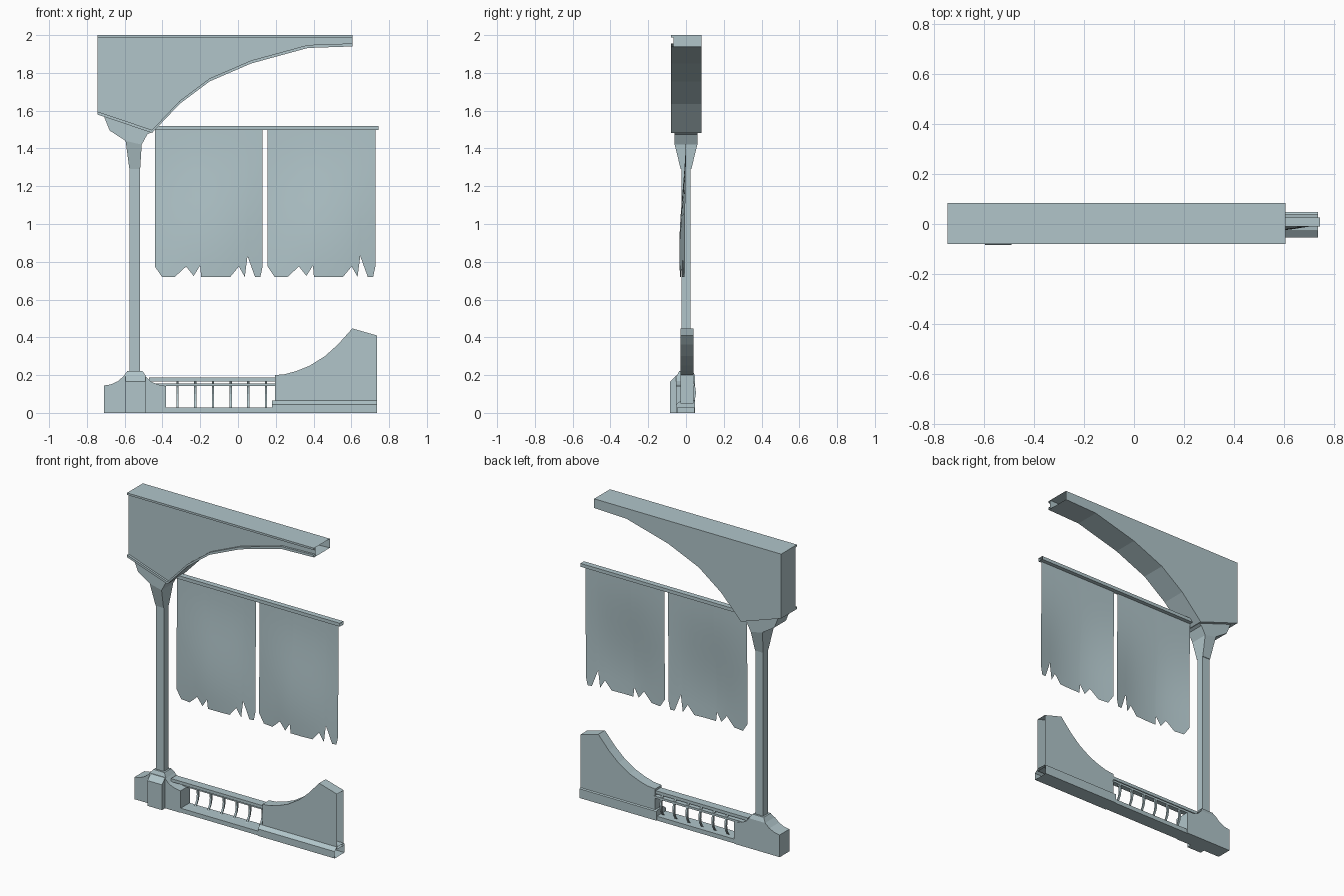
import bpy, bmesh, math
from mathutils import Vector

cube = bpy.data.objects.get("Cube")
if cube:
    bpy.data.objects.remove(cube, do_unlink=True)

paint = bpy.data.materials.new("pale blue grey")
paint.use_nodes = True
colour = (0.44, 0.56, 0.59, 1)
paint.diffuse_color = colour
paint.node_tree.nodes["Principled BSDF"].inputs["Base Color"].default_value = colour


def finish(bm, name, open_right=False):
    """Turn a bmesh into an object, optionally without its +x end wall."""
    bmesh.ops.recalc_face_normals(bm, faces=bm.faces)
    if open_right:
        end = max(v.co.x for v in bm.verts) - 0.0001
        walls = [f for f in bm.faces if all(v.co.x > end for v in f.verts)]
        bmesh.ops.delete(bm, geom=walls, context='FACES')
    mesh = bpy.data.meshes.new(name)
    bm.to_mesh(mesh)
    bm.free()
    mesh.materials.append(paint)
    obj = bpy.data.objects.new(name, mesh)
    bpy.context.collection.objects.link(obj)
    return obj


def loft(name, rings, open_right=False):
    """Join equal-sized rings of points into a closed solid."""
    bm = bmesh.new()
    rows = [[bm.verts.new(p) for p in ring] for ring in rings]
    n = len(rows[0])
    for a, b in zip(rows, rows[1:]):
        for i in range(n):
            j = (i + 1) % n
            bm.faces.new((a[i], a[j], b[j], b[i]))
    bm.faces.new(rows[0])
    bm.faces.new(rows[-1])
    return finish(bm, name, open_right)


def slab(name, profile, y0, y1, open_right=False):
    """Extrude an (x, z) outline along y."""
    return loft(name, [[(x, y, z) for x, z in profile] for y in (y0, y1)], open_right)


def bar(name, section, x0, x1, open_right=False):
    """Extrude a (y, z) section along x."""
    return loft(name, [[(x, y, z) for y, z in section] for x in (x0, x1)], open_right)


def rect(a0, a1, b0, b1):
    return [(a0, b0), (a1, b0), (a1, b1), (a0, b1)]


# Half arch beam with raised front trims
left, right, top = -0.745, 0.605, 2.0
curve = [(left, 1.58), (-0.455, 1.482), (-0.31, 1.635), (-0.15, 1.755),
         (0.07, 1.85), (0.37, 1.932), (right, 1.94)]
slab("arch_beam", curve + [(right, top), (left, top)], -0.066, 0.083, True)
slab("arch_top_trim", rect(left, right, 1.987, top), -0.08, -0.066, True)
inner = [(x, z + 0.016) for x, z in curve]
slab("arch_lower_trim", curve + inner[::-1], -0.08, -0.066, True)

# Flared capital: left x, left z, right x, right z, half depth
levels = [(-0.575, 1.29, -0.518, 1.29, 0.028), (-0.595, 1.44, -0.51, 1.42, 0.06),
          (-0.68, 1.495, -0.48, 1.475, 0.06), (-0.71, 1.57, -0.455, 1.487, 0.06)]
loft("capital", [[(xl, -d, zl), (xr, -d, zr), (xr, d, zr), (xl, d, zl)]
                 for xl, zl, xr, zr, d in levels])

# Column
slab("column", rect(-0.574, -0.518, 0.2, 1.3), -0.024, 0.024)

# Pedestal with curved shoulders
shoulder = [(-0.71, 0), (-0.71, 0.145), (-0.675, 0.15), (-0.635, 0.168), (-0.605, 0.195),
            (-0.49, 0.195), (-0.465, 0.168), (-0.425, 0.15), (-0.38, 0.142), (-0.38, 0)]
slab("pedestal", shoulder, -0.052, 0.048)
loft("column_foot", [[(-0.546 + sx * a, sy * b, z) for sx, sy in ((-1, -1), (1, -1), (1, 1), (-1, 1))]
                     for a, b, z in ((0.059, 0.048, 0.195), (0.04, 0.036, 0.222))])
bar("pedestal_front_block", [(-0.084, 0), (-0.084, 0.165), (-0.052, 0.198), (-0.04, 0.198), (-0.04, 0)],
    -0.595, -0.49)

# Sweeping low wall on a chamfered plinth
sweep = [(0.195, 0.2), (0.25, 0.205), (0.31, 0.222), (0.38, 0.25), (0.46, 0.3),
         (0.53, 0.363), (0.605, 0.447), (0.735, 0.41)]
slab("low_wall", sweep + [(0.735, 0.05), (0.195, 0.05)], -0.028, 0.04, True)
bar("wall_plinth", [(-0.053, 0), (-0.053, 0.045), (-0.028, 0.065), (0.04, 0.065), (0.048, 0.06), (0.048, 0)],
    0.18, 0.735, True)

# Railing
bar("bottom_rail", rect(-0.048, 0.044, 0, 0.028), -0.39, 0.19)
bar("top_rail", rect(-0.02, 0.035, 0.167, 0.187), -0.47, 0.2)
bar("middle_rail", rect(0.012, 0.045, 0.142, 0.156), -0.44, 0.2)
bow = [(0.0, 0.025), (0.03, 0.04), (0.047, 0.07), (0.053, 0.105), (0.048, 0.14), (0.03, 0.17)]
for i in range(6):
    x = -0.32 + 0.0937 * i
    loft("baluster", [[(x + sx * 0.006, y + sy, z + sy * 0.5) for sx, sy in
                       ((-1, -0.012), (1, -0.012), (1, 0), (-1, 0))] for y, z in bow])

# Curtain rod
bar("curtain_rod", rect(-0.01, 0.026, 1.498, 1.52), -0.44, 0.743, True)

# Torn hem: fraction across the cloth, height
hem = [(0, 0.775), (0.065, 0.72), (0.185, 0.72), (0.29, 0.775), (0.36, 0.725), (0.42, 0.78),
       (0.43, 0.72), (0.56, 0.72), (0.7, 0.72), (0.78, 0.775), (0.835, 0.72), (0.86, 0.83),
       (0.93, 0.72), (0.98, 0.72), (1, 0.775)]
cloth_top, rows = 1.5, 10


def billow(u, z):
    drop = (cloth_top - z) / 0.78
    return -(0.006 + 0.03 * math.sin(math.pi * u)) * math.sin(1.9 * drop) ** 2


for name, x0 in (("right_curtain", -0.44), ("left_curtain", 0.157)):
    bm = bmesh.new()
    grid = []
    for u, low in hem:
        heights = [cloth_top + (low - cloth_top) * r / rows for r in range(rows + 1)]
        grid.append([bm.verts.new((x0 + 0.57 * u, billow(u, z), z)) for z in heights])
    for a, b in zip(grid, grid[1:]):
        for r in range(rows):
            bm.faces.new((a[r], a[r + 1], b[r + 1], b[r]))
    cloth = finish(bm, name)
    for f in cloth.data.polygons:
        f.use_smooth = True
    # Keep the cloth facing the front
    if cloth.data.polygons[0].normal.dot(Vector((0, -1, 0))) < 0:
        cloth.data.flip_normals()
